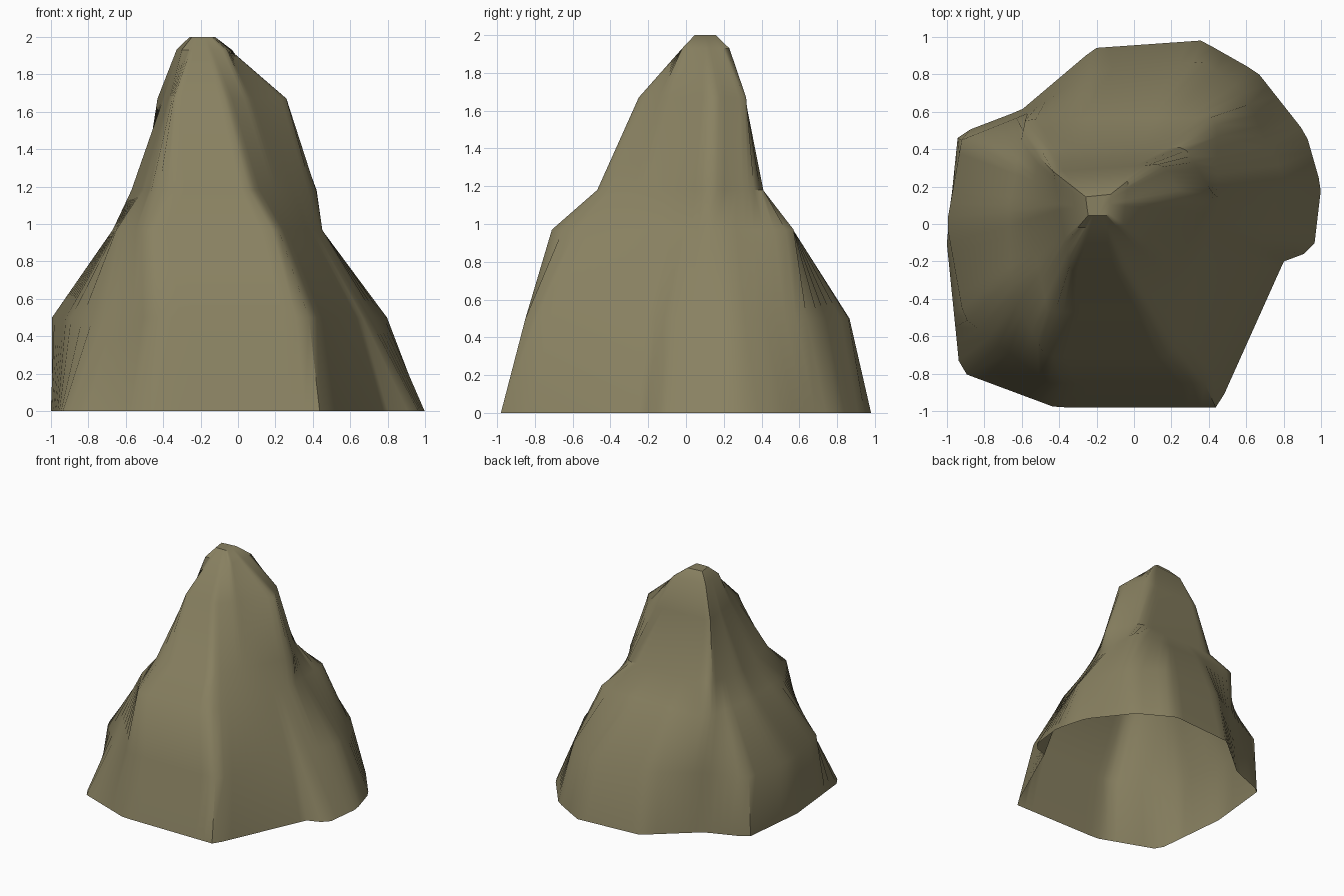
import bpy, bmesh, math
from mathutils import Vector

if "Cube" in bpy.data.objects:
    bpy.data.objects.remove(bpy.data.objects["Cube"])

SIDES = 90

# Contours of the rock: height, corner points going round
LEVELS = [
    (0.0, [(-.94, .48), (-.6, .61), (-.21, .94), (.36, .98), (.66, .81), (.92, .48), (1, .2),
           (.96, -.14), (.8, -.2), (.45, -.98), (-.42, -.98), (-.93, -.79), (-1, -.1)]),
    (0.5, [(-.92, .45), (-.57, .59), (-.22, .82), (.37, .87), (.59, .7), (.8, .25),
           (.65, -.16), (.4, -.85), (-.46, -.85), (-.91, -.5), (-1, 0)]),
    (0.97, [(-.58, .56), (.44, .57), (.45, .1), (.38, -.1),
            (.2, -.71), (-.47, -.71), (-.65, -.39), (-.67, .1)]),
    (1.18, [(-.5, .39), (.27, .41), (.43, .15), (.08, -.47), (-.46, -.47), (-.57, .05)]),
    (1.67, [(-.43, .28), (.15, .32), (.27, .13), (-.06, -.25), (-.34, -.25)]),
    (1.93, [(-.33, .2), (-.03, .23), (-.06, -.02), (-.3, -.02)]),
]
PEAK = Vector((-.2, .1))


def cross(a, b):
    return a.x * b.y - a.y * b.x


def ray_hit(centre, points, angle):
    """Farthest point of a closed outline along a ray from its centre."""
    d = Vector((math.cos(angle), math.sin(angle)))
    best = 0.0
    for i, p in enumerate(points):
        a = Vector(p) - centre
        e = Vector(points[(i + 1) % len(points)]) - centre - a
        den = cross(d, e)
        if abs(den) < 1e-9:
            continue
        t, s = cross(a, e) / den, cross(a, d) / den
        if -1e-6 <= s <= 1 + 1e-6 and t > best:
            best = t
    return centre + d * best


# Rock shell, open underneath; the centre drifts towards the peak
bm = bmesh.new()
rings = []
for z, pts in LEVELS:
    c = PEAK * max(0, min(1, z - .5))
    rings.append([bm.verts.new((*ray_hit(c, pts, math.tau * (i + .5) / SIDES), z)) for i in range(SIDES)])
# Small flat top, a shrunken copy of the last contour
rings.append([bm.verts.new((*PEAK.lerp(v.co.xy, .45), 2)) for v in rings[-1]])
for low, high in zip(rings, rings[1:]):
    for i in range(SIDES):
        j = (i + 1) % SIDES
        bm.faces.new((low[i], low[j], high[j], high[i]))
bm.faces.new(rings[-1])

mesh = bpy.data.meshes.new("rock")
bm.to_mesh(mesh)
bm.free()
rock = bpy.data.objects.new("rock", mesh)
bpy.context.collection.objects.link(rock)

# Olive stone colour
stone = bpy.data.materials.new("olive stone")
stone.diffuse_color = (0.25, 0.22, 0.12, 1)
stone.use_nodes = True
stone.node_tree.nodes["Principled BSDF"].inputs["Base Color"].default_value = stone.diffuse_color
mesh.materials.append(stone)

bpy.context.view_layer.objects.active = rock
rock.select_set(True)
bpy.ops.object.shade_smooth_by_angle(angle=math.radians(40))
